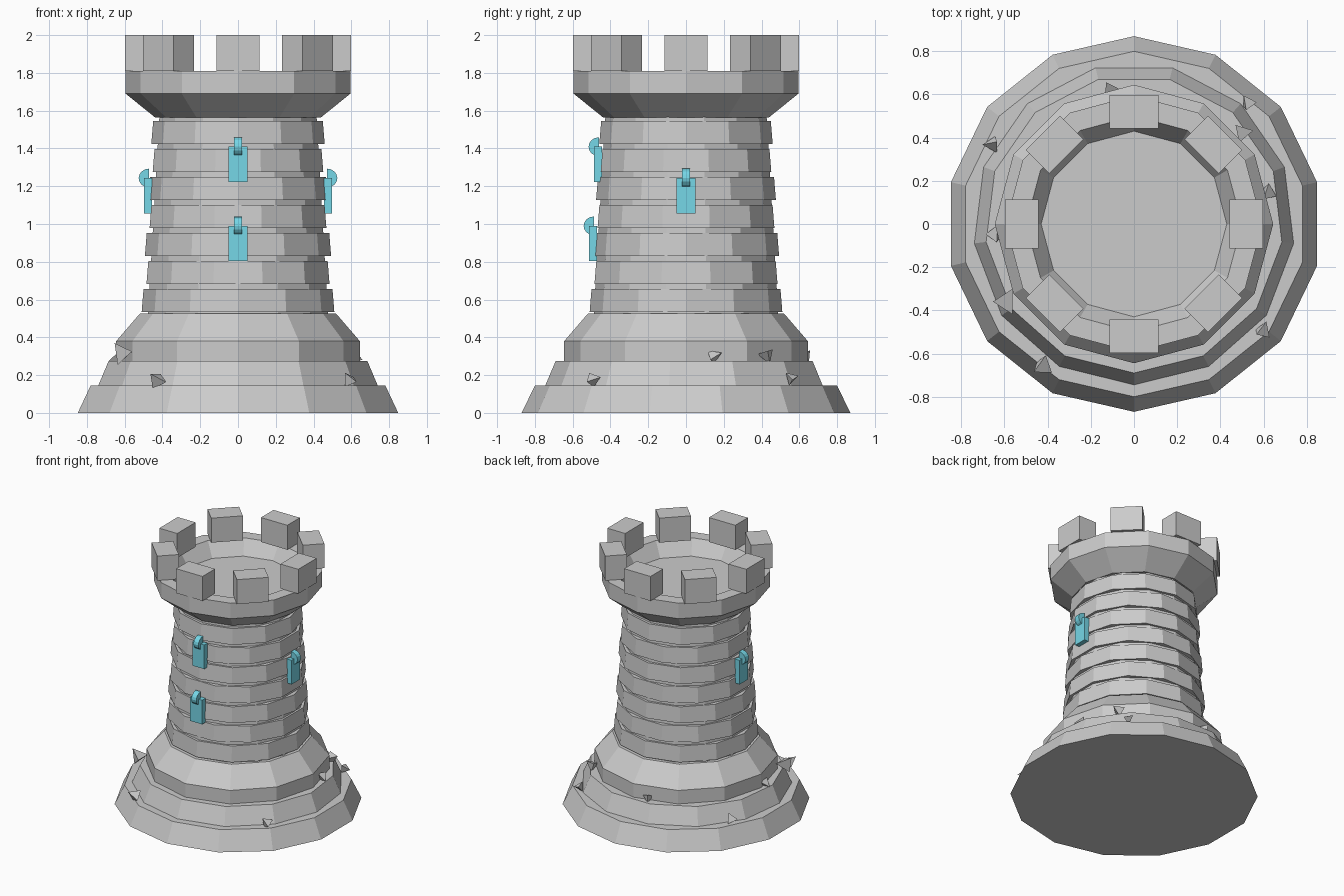
import bpy, bmesh, random
from math import pi, sin, cos
from mathutils import Matrix, Vector, Euler

if "Cube" in bpy.data.objects:
    bpy.data.objects.remove(bpy.data.objects["Cube"])

random.seed(4)
cyan = bpy.data.materials.new("window_cyan")
cyan.diffuse_color = (0.18, 0.68, 0.80, 1)
cyan.use_nodes = True
cyan.node_tree.nodes["Principled BSDF"].inputs["Base Color"].default_value = cyan.diffuse_color


def finish(name, bm, mat=None):
    bmesh.ops.recalc_face_normals(bm, faces=bm.faces)
    me = bpy.data.meshes.new(name)
    bm.to_mesh(me)
    bm.free()
    ob = bpy.data.objects.new(name, me)
    bpy.context.collection.objects.link(ob)
    if mat:
        me.materials.append(mat)
    return ob


def lathe(name, sides, profile, turn=0.0):
    """Faceted solid from (radius, z) points, first corner facing -y; ends capped."""
    bm = bmesh.new()
    rings = []
    for r, z in profile:
        rings.append([bm.verts.new((r * cos(a), r * sin(a), z)) for a in
                      (-pi / 2 + turn + 2 * pi * i / sides for i in range(sides))])
    for lo, hi in zip(rings, rings[1:]):
        for i in range(sides):
            j = (i + 1) % sides
            bm.faces.new((lo[i], lo[j], hi[j], hi[i]))
    bm.faces.new(rings[0])
    bm.faces.new(rings[-1])
    return finish(name, bm)


def add_box(bm, lo, hi, m):
    lo, hi = Vector(lo), Vector(hi)
    s = Matrix.Diagonal((*(hi - lo), 1))
    bmesh.ops.create_cube(bm, size=1, matrix=m @ Matrix.Translation((lo + hi) / 2) @ s)


# Stepped base
lathe("base_lower_step", 14, [(.87, 0), (.80, .145)])
lathe("base_middle_step", 13, [(.745, .145), (.69, .275)])
lathe("base_upper_step", 12, [(.645, .275), (.645, .38), (.52, .525)])

# Shaft core with raised stone bands
lathe("shaft_core", 14, [(.49, .5), (.425, 1.6)])
for i in range(7):
    z = .535 + i * .148
    r = .51 - i * .0085
    lathe("stone_band", 12, [(r, z), (r - .01, z + .122)], (i % 2) * pi / 12)

# Flared parapet with sunken floor
lathe("parapet", 12, [(.44, 1.565), (.595, 1.69), (.595, 1.81),
                      (.50, 1.81), (.43, 1.70)])

# Battlements
for i in range(8):
    bm = bmesh.new()
    add_box(bm, (-.113, -.597, 1.81), (.113, -.443, 2.0), Matrix.Rotation(i * pi / 4, 4, 'Z'))
    finish("battlement", bm)


# Windows: slab with a half-round hood standing on its front
def window(angle, r, z):
    m = Matrix.Rotation(angle, 4, 'Z')
    bm = bmesh.new()
    add_box(bm, (-.051, -r, z), (.051, -r + .042, z + .187), m)
    finish("window_slab", bm, cyan)
    bm = bmesh.new()
    arc = [(-r + .026 - .055 * sin(pi * k / 8), z + .187 + .05 * cos(pi * k / 8))
           for k in range(9)]
    sides = [[bm.verts.new(m @ Vector((x, y, h))) for y, h in arc] for x in (-.021, .021)]
    bm.faces.new(sides[0])
    bm.faces.new(sides[1])
    for k in range(9):
        j = (k + 1) % 9
        bm.faces.new((sides[0][k], sides[0][j], sides[1][j], sides[1][k]))
    finish("window_hood", bm, cyan)


window(0, .487, 1.222)
window(0, .513, .803)
window(pi / 2, .497, 1.056)
window(-pi / 2, .497, 1.056)

# Rubble chips on the base steps: x, y, z, size
for x, y, z, s in [(-.59, -.34, .32, .075), (-.42, -.64, .185, .06), (.60, -.48, .18, .05),
                   (.54, .56, .18, .045), (.52, .43, .315, .055), (.62, .16, .305, .05),
                   (-.67, .37, .18, .05), (-.10, .63, .30, .045), (-.64, -.06, .30, .05)]:
    bm = bmesh.new()
    rot = Euler([random.uniform(0, 2 * pi) for _ in range(3)]).to_matrix().to_4x4()
    bmesh.ops.create_cone(bm, cap_ends=True, segments=3, radius1=s * .9, radius2=0,
                          depth=s * 1.3, matrix=Matrix.Translation((x, y, z)) @ rot)
    finish("rubble_chip", bm)
